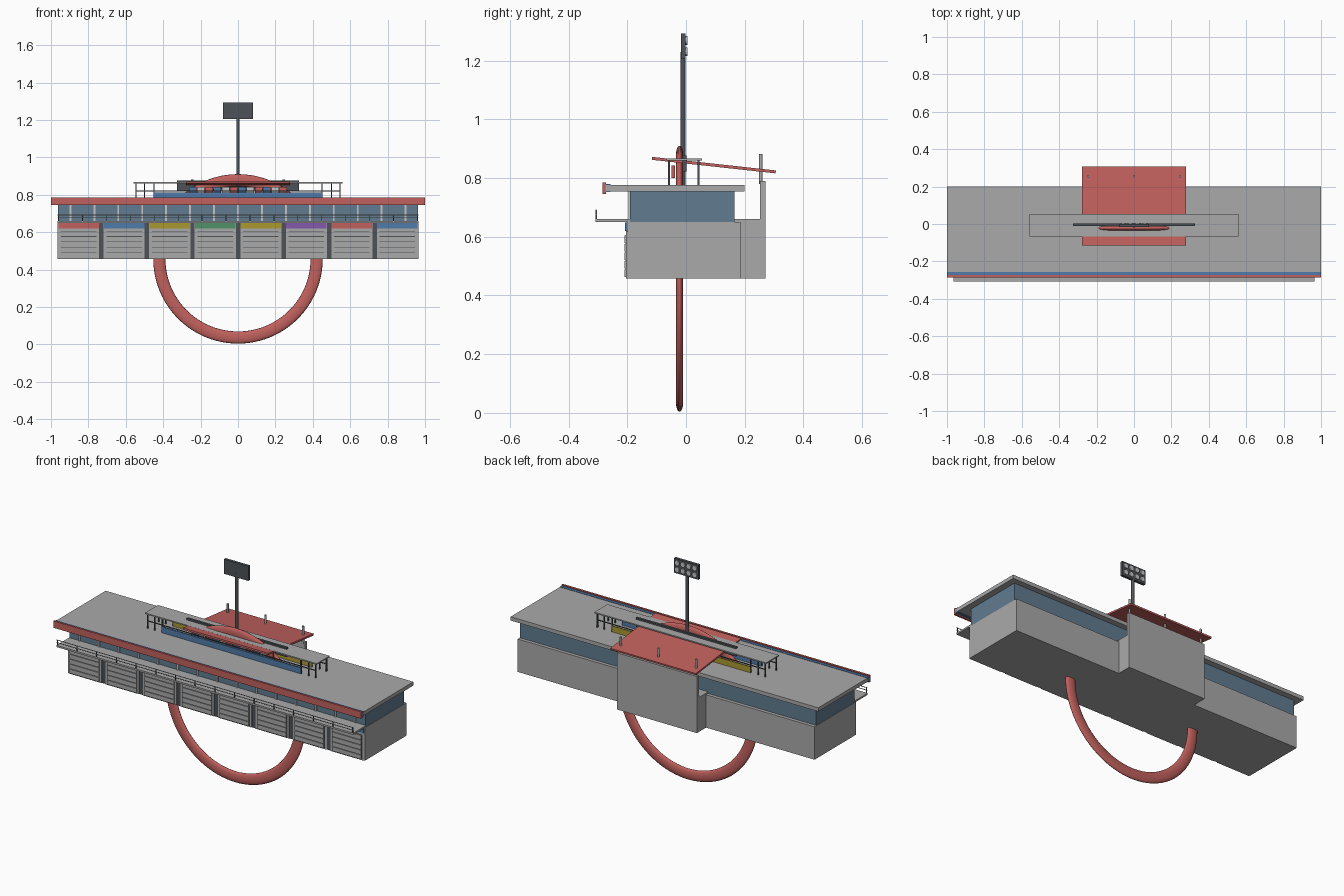
import bpy, bmesh, math
from mathutils import Matrix, Vector

if "Cube" in bpy.data.objects:
    bpy.data.objects.remove(bpy.data.objects["Cube"], do_unlink=True)


def material(name, r, g, b):
    m = bpy.data.materials.new(name)
    m.use_nodes = True
    m.diffuse_color = (r, g, b, 1)
    m.node_tree.nodes["Principled BSDF"].inputs["Base Color"].default_value = (r, g, b, 1)
    return m


grey = material("concrete grey", .4, .4, .4)
red = material("brick red", .53, .12, .11)
glass = material("window blue", .12, .2, .28)
blue = material("sign blue", .08, .2, .4)
yellow = material("sign yellow", .4, .32, .03)
green = material("sign green", .08, .29, .14)
purple = material("sign purple", .22, .1, .4)
dark = material("dark steel", .075, .085, .095)
pale = material("pale trim", .55, .56, .57)


def finish(name, bm, mat):
    me = bpy.data.meshes.new(name)
    bm.to_mesh(me)
    bm.free()
    me.materials.append(mat)
    ob = bpy.data.objects.new(name, me)
    bpy.context.collection.objects.link(ob)
    return ob


def boxes(name, mat, items):
    """One object from boxes given as (x0, x1, y0, y1, z0, z1)."""
    bm = bmesh.new()
    for x0, x1, y0, y1, z0, z1 in items:
        mid = Vector((x0 + x1, y0 + y1, z0 + z1)) / 2
        size = Matrix.Diagonal((x1 - x0, y1 - y0, z1 - z0, 1))
        bmesh.ops.create_cube(bm, size=1, matrix=Matrix.Translation(mid) @ size)
    return finish(name, bm, mat)


def box(name, mat, *b):
    return boxes(name, mat, [b])


def cylinders(name, mat, radius, items, sides=12):
    """One object from rods given as (start, end)."""
    bm = bmesh.new()
    for a, b in items:
        a, b = Vector(a), Vector(b)
        turn = (b - a).to_track_quat('Z', 'Y').to_matrix().to_4x4()
        bmesh.ops.create_cone(bm, cap_ends=True, segments=sides, radius1=radius, radius2=radius,
                              depth=(b - a).length, matrix=Matrix.Translation((a + b) / 2) @ turn)
    return finish(name, bm, mat)


# Main body and upper glazed floor
box("lower_floor", grey, -.965, .965, -.2, .185, .457, .65)
box("upper_floor", glass, -.962, .962, -.19, .165, .65, .757)
box("rear_block", grey, -.26, .26, .16, .265, .457, .66)
box("rear_wall", grey, -.26, .26, .252, .27, .457, .79)

# Roof with front fascia
box("roof_slab", grey, -1, 1, -.275, .2, .755, .777)
box("fascia", red, -1, 1, -.285, -.273, .745, .785)
box("fascia_backing", blue, -1, 1, -.273, -.257, .752, .779)

# Window mullions
boxes("mullions", pale, [(i * .128 - .005, i * .128 + .005, -.196, -.188, .65, .755)
                         for i in range(-7, 8)])

# Balcony with railing
box("balcony_slab", grey, -.965, .965, -.308, -.19, .65, .66)
posts = [-.96 + i * .128 for i in range(16)]
boxes("railing_posts", dark, [(x - .002, x + .002, -.308, -.304, .66, .692) for x in posts])
boxes("railing_bars", grey, [(-.965, .965, -.308, -.305, z, z + .003) for z in (.675, .69)])

# Eight garage bays with slatted doors and coloured signs
bays = [(i - 3.5) * .2435 for i in range(8)]
boxes("bay_frames", grey, [(x - .108, x + .108, -.204, -.195, .457, .618) for x in bays])
boxes("bay_gaps", dark, [(x + .11, x + .134, -.202, -.198, .458, .648) for x in bays[:-1]])
boxes("door_slats", grey, [(x - .095, x + .095, -.21, -.2, .463 + k * .029, .488 + k * .029)
                           for x in bays for k in range(5)])
boxes("door_joints", dark, [(x - .095, x + .095, -.2055, -.2, .463, .606) for x in bays])
for i, (x, m) in enumerate(zip(bays, (red, blue, yellow, green, yellow, purple, red, blue))):
    box(f"bay_sign_{i + 1}", m, x - .108, x + .108, -.208, -.199, .62, .648)

# Large ring with an oval section
bm = bmesh.new()
N, S = 96, 16
rows = []
for i in range(N):
    a = math.tau * i / N
    row = []
    for j in range(S):
        t = math.tau * j / S
        r = .4205 + .0325 * math.cos(t)
        row.append(bm.verts.new((r * math.sin(a), -.022 + .0125 * math.sin(t), .457 - r * math.cos(a))))
    rows.append(row)
for i in range(N):
    p, q = rows[i], rows[(i + 1) % N]
    for j in range(S):
        k = (j + 1) % S
        bm.faces.new((p[j], p[k], q[k], q[j]))
bmesh.ops.recalc_face_normals(bm, faces=bm.faces)
for f in bm.faces:
    f.smooth = True
finish("ring", bm, red)

# Tilted rear awning with three posts
awning = box("rear_awning", red, -.278, .278, -.212, .212, -.005, .005)
awning.location = (0, .095, .844)
awning.rotation_euler.x = -math.atan2(.046, .42)
cylinders("awning_posts", grey, .006, [((x, .255, .78), (x, .255, .882)) for x in (-.245, 0, .245)])

# Roof terrace: canopy, posts, rails and benches
box("canopy", grey, -.558, .558, -.066, .054, .86, .867)
ends = [s * x for s in (-1, 1) for x in (.545, .5, .45)]
boxes("canopy_posts", dark, [(x - .003, x + .003, y - .003, y + .003, .775, .862)
                             for x in ends for y in (-.058, .043)])
boxes("terrace_rails", dark, [(-.547, .547, y - .002, y + .002, .818, .823) for y in (-.058, .043)])
box("front_bench", blue, -.45, .45, -.062, -.054, .777, .812)
box("rear_bench", yellow, -.45, .45, .04, .046, .777, .812)
for k, m in enumerate((blue, pale, red)):
    boxes(f"terrace_seats_{k + 1}", m, [(x - .02, x + .02, -.05, -.038, .8, .842)
                                       for x in [-.242 + .044 * n for n in range(k, 12, 3)]])
boxes("beam", dark, [(-.325, .325, -.012, .002, .822, .877)])

# Floodlight mast with lamps facing the rear
cylinders("mast", dark, .009, [((0, -.01, .775), (0, -.01, 1.23))])
box("floodlight_board", dark, -.079, .079, -.017, -.001, 1.206, 1.292)
cylinders("floodlights", pale, .015, [((x, -.002, z), (x, .005, z))
                                     for x in (-.057, -.019, .019, .057) for z in (1.23, 1.269)])
